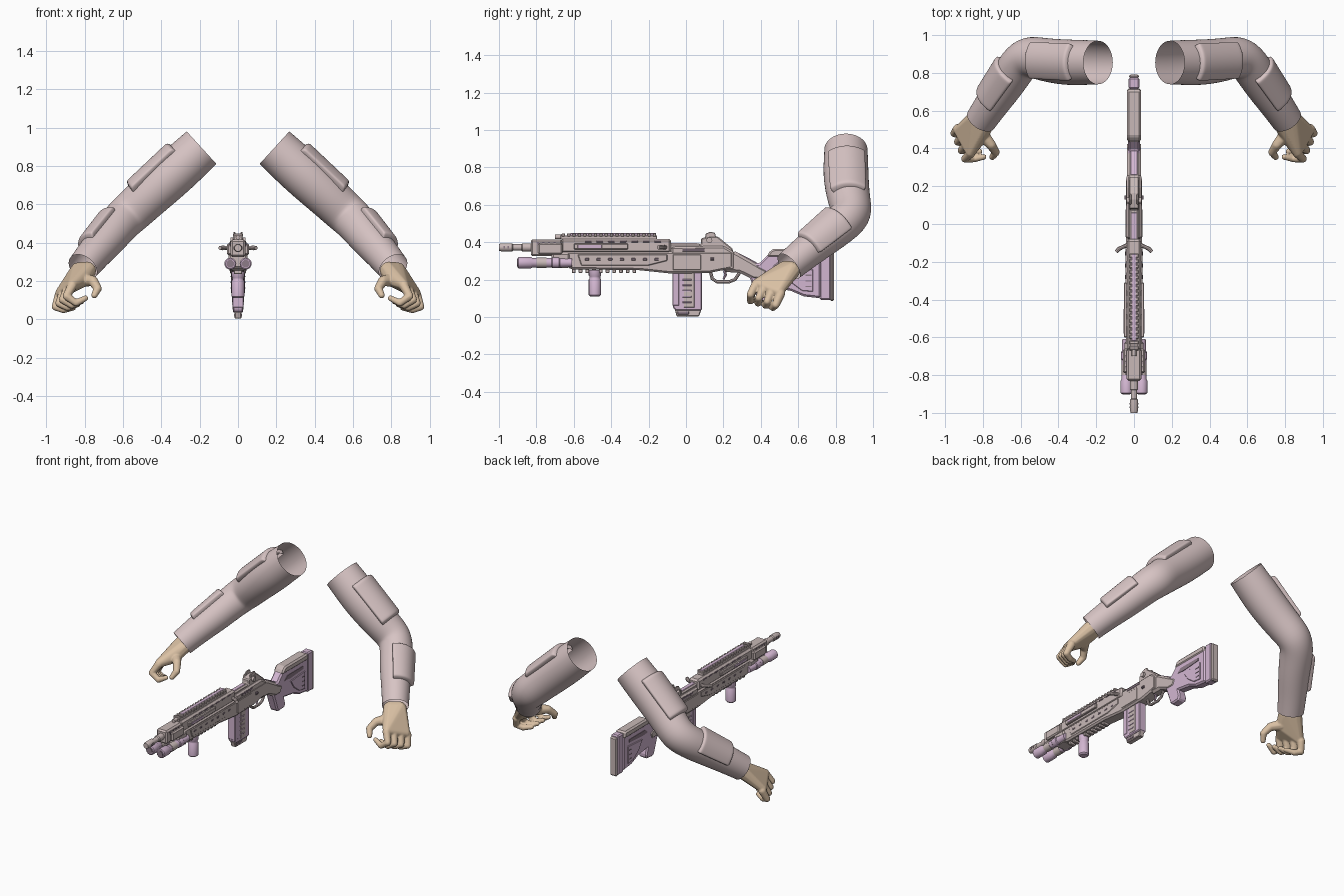
import bpy, bmesh, math
from mathutils import Vector as V

if "Cube" in bpy.data.objects:
    bpy.data.objects.remove(bpy.data.objects["Cube"])

COL = {"gun_grey": (.58, .485, .475), "lilac": (.65, .47, .64), "dark_mauve": (.27, .20, .25),
       "sleeve_pink": (.68, .55, .55), "skin_tan": (.70, .53, .37)}
MAT = {}
for k, c in COL.items():
    MAT[k] = bpy.data.materials.new(k)
    MAT[k].diffuse_color = (*c, 1)
G, L, D, S, T = COL.keys()


def finish(name, bm, mat, mirror=False, bevel=0, smooth=None):
    bmesh.ops.recalc_face_normals(bm, faces=bm.faces)
    me = bpy.data.meshes.new(name)
    bm.to_mesh(me)
    bm.free()
    ob = bpy.data.objects.new(name, me)
    bpy.context.collection.objects.link(ob)
    me.materials.append(MAT[mat])
    if smooth:
        me.shade_smooth()
        me.set_sharp_from_angle(angle=math.radians(smooth))
    if bevel:
        m = ob.modifiers.new("bevel", "BEVEL")
        m.width, m.segments, m.limit_method = bevel, 1, "ANGLE"
    if mirror:
        m = ob.modifiers.new("mirror", "MIRROR")
        m.use_mirror_merge = False
    return ob


def box(name, x, y, z, mat, bevel=.004, mirror=False):
    """Box from (min, max) ranges."""
    bm = bmesh.new()
    bmesh.ops.create_cube(bm, size=1)
    for v in bm.verts:
        v.co = V([(a + b) / 2 + c * (b - a) for (a, b), c in zip((x, y, z), v.co)])
    return finish(name, bm, mat, mirror, bevel)


def plate(name, pts, half, mat, bevel=.008, x=0, mirror=False):
    """Extrude a (y, z) outline across x."""
    bm = bmesh.new()
    f = bm.faces.new([bm.verts.new((x - half, y, z)) for y, z in pts])
    ext = bmesh.ops.extrude_face_region(bm, geom=[f])["geom"]
    bmesh.ops.translate(bm, vec=(2 * half, 0, 0), verts=[g for g in ext if isinstance(g, bmesh.types.BMVert)])
    return finish(name, bm, mat, mirror, bevel)


def frame(pts, i, out):
    t = (pts[min(i + 1, len(pts) - 1)] - pts[max(i - 1, 0)]).normalized()
    o = (out - t * out.dot(t)).normalized()
    return o, t.cross(o)


def tube(name, pts, radii, mat, n=16, out=(.7, .1, .7), cap=True, mirror=False, smooth=35):
    """Sweep a circle along a path with one radius per point."""
    bm, pts, out, rings = bmesh.new(), [V(p) for p in pts], V(out), []
    for i, (p, r) in enumerate(zip(pts, radii)):
        o, s = frame(pts, i, out)
        rings.append([bm.verts.new(p + r * (o * math.cos(a) + s * math.sin(a)))
                      for a in (2 * math.pi * k / n for k in range(n))])
    for A, B in zip(rings, rings[1:]):
        for k in range(n):
            bm.faces.new((A[k], A[(k + 1) % n], B[(k + 1) % n], B[k]))
    if cap:
        bm.faces.new(rings[0])
        bm.faces.new(rings[-1])
    return finish(name, bm, mat, mirror, 0, smooth)


def rod(name, x, z, steps, mat, n=20, mirror=False):
    """Stepped round part along y; steps are (y, radius)."""
    return tube(name, [(x, y, z) for y, r in steps], [r for y, r in steps], mat, n, (0, 0, 1), True, mirror)


def subsurf(ob, lv):
    m = ob.modifiers.new("subsurf", "SUBSURF")
    m.levels = m.render_levels = lv


# ---------- arms: open sleeves ----------
arm = [(.19, .855, .895), (.27, .855, .822), (.36, .855, .74), (.48, .87, .63), (.56, .89, .555),
       (.612, .85, .51), (.68, .735, .42), (.75, .64, .345), (.81, .55, .27)]
rad = [.117, .121, .123, .115, .112, .108, .099, .091, .084]
subsurf(tube("sleeve", arm, rad, S, 20, cap=False, mirror=True, smooth=180), 2)


# padded plates that follow the outer side of the sleeve
def pad(name, a, b, ra, rb, out, spread):
    a, b, out, bm = V(a), V(b), V(out), bmesh.new()
    o, s = frame([a, b], 0, out)
    ts = (0, .03, .1, .35, .65, .9, .97, 1)
    angs = (-1, -.93, -.8, -.4, 0, .4, .8, .93, 1)
    grid = []
    for u in ts:
        row = []
        for w in angs:
            edge = u in (0, 1) or abs(w) == 1
            r = ra + (rb - ra) * u + (-.03 if edge else .024)
            row.append(bm.verts.new(a.lerp(b, u) + r * (o * math.cos(w * spread) + s * math.sin(w * spread))))
        grid.append(row)
    for A, B in zip(grid, grid[1:]):
        for j in range(len(angs) - 1):
            bm.faces.new((A[j], A[j + 1], B[j + 1], B[j]))
    subsurf(finish(name, bm, S, True, 0, 180), 2)


pad("upper_arm_pad", (.265, .857, .825), (.50, .867, .61), .121, .116, (.7, 0, .7), .88)
pad("forearm_pad", (.62, .82, .49), (.745, .645, .35), .105, .091, (.75, .1, .6), 1.0)

# ---------- hands: hulls of balls fused into one smooth skin ----------
ball = bmesh.new()
bmesh.ops.create_icosphere(ball, subdivisions=2, radius=1)
DIRS = [v.co.copy() for v in ball.verts]
ball.free()


def hull(bm, balls):
    tmp = bmesh.new()
    for c, r in balls:
        for d in DIRS:
            tmp.verts.new(V(c) + d * r)
    bmesh.ops.convex_hull(tmp, input=tmp.verts[:])
    bmesh.ops.delete(tmp, geom=[v for v in tmp.verts if not v.link_faces], context="VERTS")
    me = bpy.data.meshes.new("tmp")
    tmp.to_mesh(me)
    tmp.free()
    bm.from_mesh(me)
    bpy.data.meshes.remove(me)


hand = bmesh.new()
hull(hand, [((.785, .53, .255), .046), ((.83, .565, .25), .048), ((.81, .465, .205), .038),
            ((.865, .38, .18), .027), ((.927, .495, .135), .028)])
for i in range(4):  # index to little finger
    u = i / 3
    k = V((.865, .375, .175)).lerp(V((.932, .505, .125)), u)
    m = V((.895, .345, .12)).lerp(V((.952, .48, .065)), u)
    q = V((.845, .345, .085)).lerp(V((.91, .465, .05)), u)
    e = V((.795, .355, .11)).lerp(V((.86, .445, .06)), u)
    for a, ra, b, rb in ((k, .026, m, .021), (m, .021, q, .019), (q, .019, e, .015)):
        hull(hand, [(a, ra), (b, rb)])
thumb = [((.80, .47, .205), .036), ((.757, .42, .20), .027), ((.732, .38, .16), .022), ((.75, .355, .125), .017)]
for a, b in zip(thumb, thumb[1:]):
    hull(hand, [a, b])
ob = finish("hand", hand, T)
m = ob.modifiers.new("fuse", "REMESH")
m.mode, m.voxel_size, m.use_smooth_shade = "VOXEL", .005, True
m = ob.modifiers.new("soften", "SMOOTH")
m.factor, m.iterations = .5, 3
ob.modifiers.new("mirror", "MIRROR").use_mirror_merge = False

# ---------- rifle: barrel and muzzle ----------
rod("barrel", 0, .372, [(-.9, .016), (-.6, .016)], G)
rod("muzzle_brake", 0, .372, [(-1, .018), (-.985, .022), (-.93, .022), (-.925, .017), (-.88, .017),
                              (-.875, .022), (-.83, .022)], G)
for y in (-.975, -.955):
    box("muzzle_slot", (-.0235, .0235), (y, y + .008), (.365, .38), D, 0)
box("barrel_block", (-.04, .04), (-.83, -.66), (.325, .415), G, .01)
box("side_rail", (.036, .054), (-.60, -.31), (.362, .392), G, .004, True)
box("side_rail_inlay", (.05, .056), (-.58, -.45), (.368, .386), L, .002, True)
box("front_clamp", (.03, .058), (-.79, -.66), (.335, .395), G, .008, True)

# handguard, top rail and lower forend
box("handguard", (-.038, .038), (-.67, -.08), (.34, .418), G, .012)
box("top_rail", (-.022, .022), (-.67, -.155), (.415, .436), G, .002)
box("top_rail_strip", (-.012, .012), (-.62, -.16), (.43, .448), L, .002)
for i in range(18):
    y = -.665 + i * .0287
    box("rail_tooth", (-.025, .025), (y, y + .018), (.43, .447), G, .003)
plate("forend", [(-.70, .35), (-.62, .255), (-.25, .25), (-.08, .232), (.12, .235), (.25, .26), (.25, .35)], .042, G, .01)
plate("forend_panel", [(-.58, .335), (-.56, .275), (-.2, .275), (-.1, .30), (-.1, .335)], .046, G, .004)
for i in range(7):
    y = -.54 + i * .062
    box("forend_slot", (.044, .048), (y, y + .022), (.302, .314), D, .002, True)
    box("handguard_vent", (.036, .041), (y, y + .035), (.399, .408), D, .001, True)
for i in range(4):
    y = -.80 + i * .03
    plate("clamp_vent", [(y, .402), (y + .012, .402), (y + .02, .38), (y + .008, .38)], .003, D, 0, .041, True)
for i in range(10):
    y = -.61 + i * .036
    box("lower_rail_tooth", (-.022, .022), (y, y + .02), (.235, .26), G, .003)

# twin lamps under the barrel
rod("lamp", .04, .29, [(-.9, .025), (-.895, .031), (-.83, .031), (-.82, .025), (-.72, .025), (-.715, .029),
                       (-.68, .029), (-.675, .025), (-.61, .022)], L, 20, True)
rod("lamp_lens", .04, .29, [(-.903, .02), (-.898, .02)], D, 16, True)
rod("lamp_collar", .04, .29, [(-.80, .027), (-.745, .027)], G, 20, True)
box("lamp_mount", (-.05, .05), (-.72, -.62), (.262, .345), G, .012)
rod("front_sight_post", 0, .428, [(-.70, .012), (-.66, .012)], G, 12)

# vertical foregrip
tube("foregrip", [(0, -.487, z) for z in (.11, .118, .2, .206, .216, .222, .25)],
     [.025, .033, .033, .029, .029, .033, .033], L, 16, (1, 0, 0))

# magazine with ribs and foot
plate("magazine", [(-.07, .25), (-.07, .05), (-.055, .035), (.085, .035), (.085, .25)], .027, L, .006)
box("magazine_spine", (-.029, .029), (-.073, -.035), (.06, .245), L, .004)
box("magazine_strip", (.024, .0285), (-.012, .045), (.05, .24), G, .002, True)
plate("magazine_foot", [(-.06, .04), (-.05, .003), (.07, .003), (.082, .04)], .018, G, .004)
box("foot_slot", (.016, .02), (-.045, .015), (.014, .03), D, .002, True)
for i in range(5):
    box("magazine_rib", (.026, .031), (-.02, .03), (.075 + i * .03, .083 + i * .03), L, .002, True)

# ---------- receiver, sights and charging handles ----------
plate("receiver", [(-.08, .25), (-.08, .375), (.2, .38), (.26, .345), (.26, .25)], .04, G, .01)
box("receiver_panel", (.038, .045), (-.07, .08), (.25, .335), G, .004, True)
box("bolt_cover", (-.024, .024), (-.12, .08), (.36, .392), G, .008)
box("bolt_strip", (-.014, .014), (-.15, .06), (.385, .395), L, .002)
box("ejection_slot", (.038, .042), (-.02, .1), (.35, .366), D, .002, True)
rod("receiver_pin", .042, .31, [(.13, .009), (.15, .009)], D, 10, True)
tube("charging_handle", [(.03, -.11, .372), (.06, -.122, .372), (.08, -.132, .372), (.094, -.148, .372)],
     [.012, .011, .012, .011], G, 10, (0, 0, 1), True, True)
plate("rear_sight", [(.05, .37), (.08, .39), (.08, .42), (.13, .432), (.17, .43), (.25, .365), (.25, .34)], .026, G, .006)
plate("sight_ear", [(.10, .41), (.105, .445), (.13, .456), (.155, .45), (.165, .41)], .005, G, .003, .019, True)
tube("sight_knob", [(.024, .125, .41), (.04, .125, .41)], [.016, .016], G, 12, (0, 0, 1), True, True)

# trigger and guard
tube("trigger_guard", [(0, .13, .245), (0, .14, .205), (0, .165, .188), (0, .23, .188), (0, .262, .20), (0, .285, .235)],
     [.009] * 6, G, 8, (1, 0, 0))
tube("trigger", [(0, .205, .25), (0, .212, .225), (0, .2, .2)], [.008, .007, .005], L, 8, (1, 0, 0))

# ---------- stock with pistol grip ----------
plate("stock_wrist", [(.2, .362), (.27, .345), (.34, .305), (.40, .27), (.44, .25), (.42, .2),
                      (.36, .2), (.31, .225), (.28, .238), (.2, .24)], .036, G, .014)
plate("wrist_strip", [(.26, .353), (.34, .312), (.42, .268), (.42, .25), (.26, .33)], .018, L, .003)
plate("pistol_grip", [(.33, .24), (.36, .16), (.385, .09), (.40, .08), (.465, .085), (.475, .11), (.45, .2), (.44, .26)],
      .031, L, .012)
plate("butt_stock", [(.33, .285), (.39, .285), (.44, .335), (.72, .345), (.72, .10), (.63, .11), (.56, .14),
                     (.46, .155), (.40, .16), (.355, .215)], .031, L, .01)
plate("cheek_rest", [(.43, .32), (.45, .355), (.47, .364), (.71, .364), (.72, .318)], .037, G, .01)
box("butt_pad", (-.028, .028), (.715, .775), (.09, .36), L, .008)
box("butt_plate", (-.026, .026), (.77, .792), (.085, .35), G, .008)
plate("stock_recess", [(.46, .27), (.49, .295), (.66, .295), (.66, .275), (.52, .265)], .003, D, 0, .031, True)
plate("stock_panel", [(.52, .245), (.68, .255), (.68, .135), (.62, .14), (.56, .185)], .005, L, .003, .031, True)
for z in (.16, .19, .22):
    box("panel_groove", (.034, .038), (.64, .67), (z, z + .006), D, 0, True)

for m in bpy.data.materials:
    if m.users and not m.is_grease_pencil:
        m.use_nodes = True
        m.node_tree.nodes["Principled BSDF"].inputs["Base Color"].default_value = m.diffuse_color
